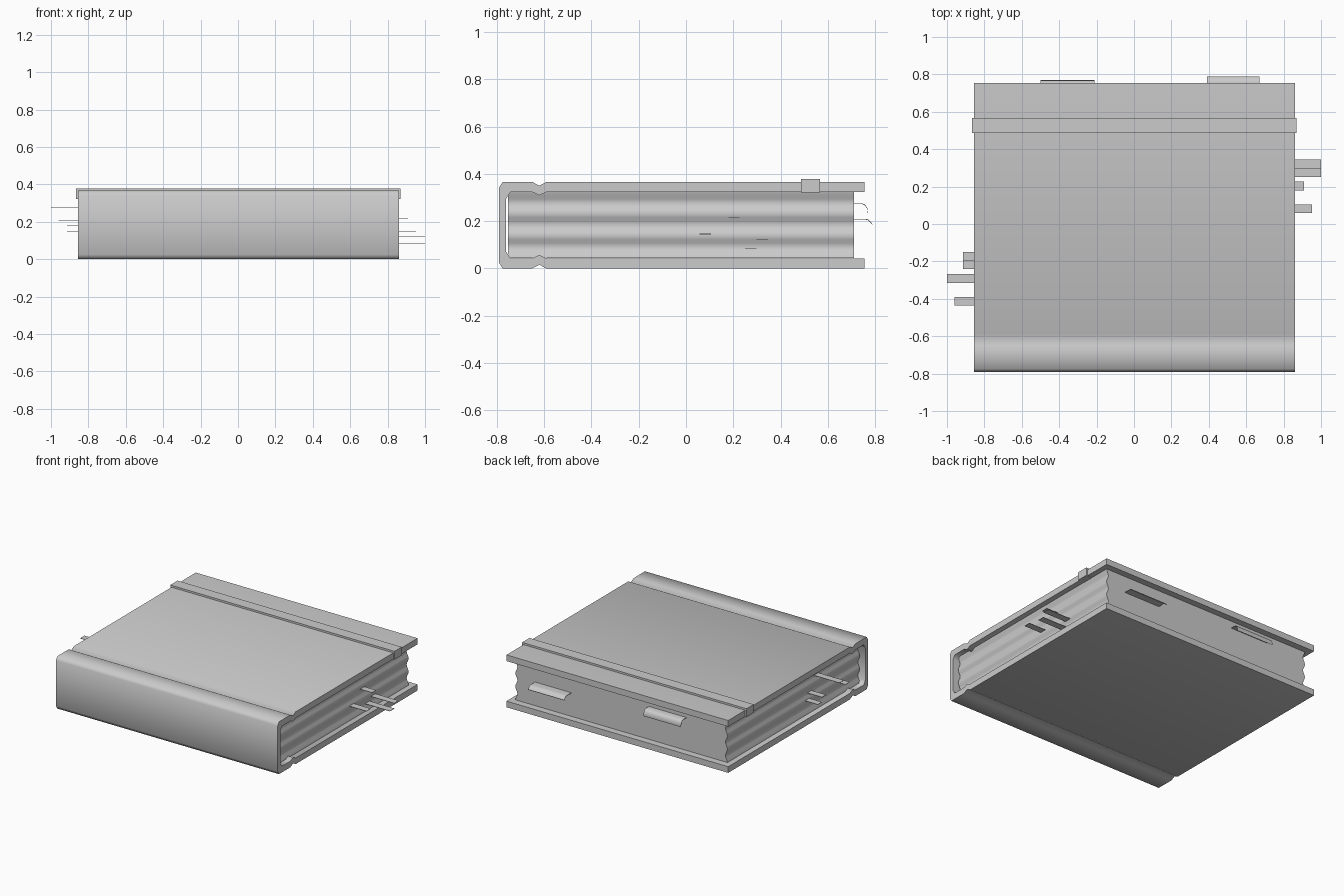
import bpy, bmesh, math

if "Cube" in bpy.data.objects:
    bpy.data.objects.remove(bpy.data.objects["Cube"])

X0, X1 = -0.855, 0.86


def finish(bm, name, angle=None):
    bmesh.ops.recalc_face_normals(bm, faces=bm.faces)
    me = bpy.data.meshes.new(name)
    bm.to_mesh(me)
    bm.free()
    ob = bpy.data.objects.new(name, me)
    bpy.context.collection.objects.link(ob)
    if angle:
        bpy.ops.object.select_all(action='DESELECT')
        ob.select_set(True)
        bpy.context.view_layer.objects.active = ob
        bpy.ops.object.shade_smooth_by_angle(angle=math.radians(angle))
    return ob


def strip_solid(name, outer, inner, x0, x1, angle=None):
    """Solid between two matching YZ polylines, extruded along x."""
    bm = bmesh.new()
    n = len(outer)
    rows = [[bm.verts.new((x, *p)) for p in line]
            for x in (x0, x1) for line in (outer, inner)]
    a, b, c, d = rows
    for i in range(n - 1):
        for p, q in ((a, b), (c, d), (a, c), (b, d)):
            bm.faces.new((p[i], p[i + 1], q[i + 1], q[i]))
    for i in (0, n - 1):
        bm.faces.new((a[i], b[i], d[i], c[i]))
    return finish(bm, name, angle)


def box(name, x0, x1, y0, y1, z0, z1):
    bm = bmesh.new()
    bmesh.ops.create_cube(bm, size=1)
    for v in bm.verts:
        v.co = (x1 if v.co.x > 0 else x0, y1 if v.co.y > 0 else y0, z1 if v.co.z > 0 else z0)
    return finish(bm, name)


# Cover: upper half of the wrap-around profile, mirrored about mid height
H = 0.366
top_outer = [(0.755, H), (-0.59, H), (-0.62, 0.35), (-0.65, H), (-0.775, H), (-0.79, 0.342)]
top_inner = [(0.755, 0.323), (-0.59, 0.323), (-0.62, 0.309), (-0.65, 0.323),
             (-0.742, 0.323), (-0.76, 0.295)]


def mirrored(pts):
    return pts + [(y, H - z) for y, z in reversed(pts)]


strip_solid("cover", mirrored(top_outer), mirrored(top_inner), X0, X1, 60)

# Page block with gently wavy side faces
bm = bmesh.new()
N = 18
rings = []
for i in range(N + 1):
    t = i / N
    z = 0.045 + 0.28 * t
    w = 0.008 * math.cos(t * math.tau * 3)
    rings.append([bm.verts.new(p) for p in (
        (X0 + 0.045 - w, -0.752, z), (X1 - 0.045 + w, -0.752, z),
        (X1 - 0.045 + w, 0.71, z), (X0 + 0.045 - w, 0.71, z))])
for r, s in zip(rings, rings[1:]):
    for k in range(4):
        bm.faces.new((r[k], r[(k + 1) % 4], s[(k + 1) % 4], s[k]))
bm.faces.new(rings[0])
bm.faces.new(rings[-1])
finish(bm, "pages", 40)

# Band around the upper board
box("cover_band", X0 - 0.01, X1 + 0.01, 0.487, 0.567, 0.322, 0.379)

# Flat bookmark tabs on both sides: tip x, y start, y end, height
tabs = [(1.0, 0.25, 0.298, 0.086), (1.0, 0.298, 0.346, 0.122),
        (0.91, 0.18, 0.226, 0.217), (0.953, 0.058, 0.105, 0.146),
        (-0.915, -0.195, -0.15, 0.147), (-0.915, -0.24, -0.195, 0.181),
        (-1.0, -0.315, -0.268, 0.276), (-0.96, -0.437, -0.39, 0.207)]
for i, (x, y0, y1, z) in enumerate(tabs):
    root = math.copysign(0.75, x)
    box(f"side_tab_{i + 1}", min(x, root), max(x, root), y0, y1, z - 0.0015, z + 0.0015)

# Drooping tabs at the fore edge
for name, x0, x1, path in (
        ("fore_tab_left", -0.5, -0.21,
         [(0.69, 0.275), (0.745, 0.275), (0.757, 0.27), (0.766, 0.256), (0.77, 0.233)]),
        ("fore_tab_right", 0.39, 0.67,
         [(0.69, 0.21), (0.755, 0.21), (0.768, 0.208), (0.778, 0.2), (0.788, 0.188)])):
    strip_solid(name, path, [(y - 0.001, z - 0.003) for y, z in path], x0, x1, 50)
